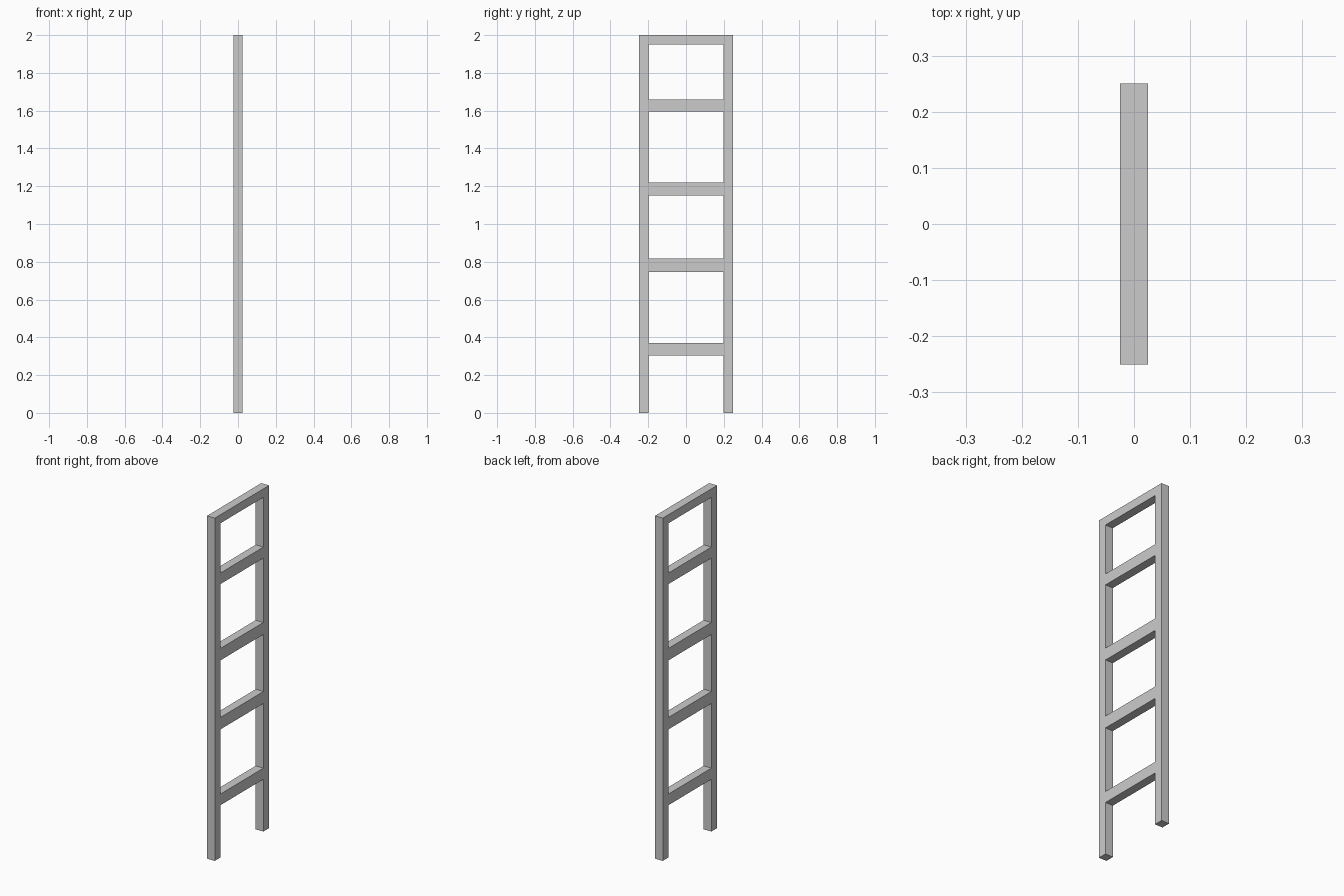
import bpy
from math import pi

if "Cube" in bpy.data.objects:
    bpy.data.objects.remove(bpy.data.objects["Cube"])

HALF_W, RAIL, HALF_T, HEIGHT = 0.25, 0.052, 0.025, 2.0
INNER = HALF_W - RAIL
# bottom and top height of each rung, lowest first
RUNGS = [(0.305, 0.37), (0.747, 0.817), (1.15, 1.22), (1.595, 1.66), (1.95, HEIGHT)]

curve = bpy.data.curves.new("ladder_frame", 'CURVE')
curve.dimensions = '2D'
curve.fill_mode = 'BOTH'
curve.extrude = HALF_T


def outline(points):
    spline = curve.splines.new('POLY')
    spline.points.add(len(points) - 1)
    for p, (y, z) in zip(spline.points, points):
        p.co = (y, z, 0, 1)
    spline.use_cyclic_u = True
    spline.use_smooth = False


# outer silhouette: two rails, open between the feet below the lowest rung
low = RUNGS[0][0]
outline([(-HALF_W, 0), (-INNER, 0), (-INNER, low), (INNER, low),
         (INNER, 0), (HALF_W, 0), (HALF_W, HEIGHT), (-HALF_W, HEIGHT)])

# openings between neighbouring rungs
for (_, z0), (z1, _) in zip(RUNGS, RUNGS[1:]):
    outline([(-INNER, z0), (-INNER, z1), (INNER, z1), (INNER, z0)])

# stand the profile up in the YZ plane and turn it into a mesh
frame = bpy.data.objects.new("ladder_frame", curve)
bpy.context.collection.objects.link(frame)
frame.rotation_euler = (pi / 2, 0, pi / 2)
bpy.context.view_layer.objects.active = frame
frame.select_set(True)
bpy.ops.object.convert(target='MESH')
bpy.ops.object.shade_flat()
